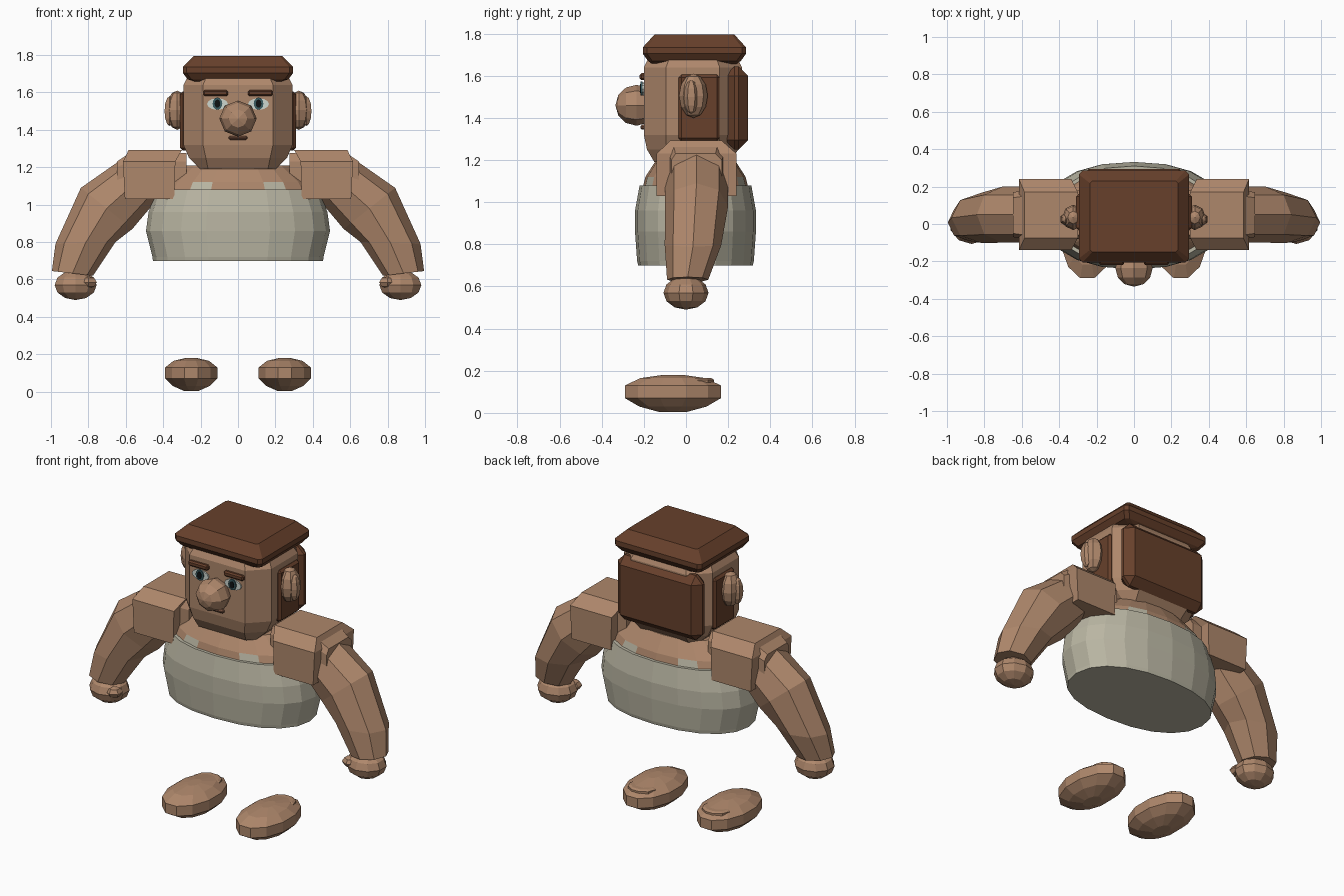
import bpy, bmesh, math
from mathutils import Vector, Matrix

if "Cube" in bpy.data.objects:
    bpy.data.objects.remove(bpy.data.objects["Cube"])


def material(name, rgb):
    m = bpy.data.materials.new(name)
    lin = [((c / 255 + 0.055) / 1.055) ** 2.4 for c in rgb]
    m.diffuse_color = (*lin, 1)
    m.use_nodes = True
    m.node_tree.nodes["Principled BSDF"].inputs["Base Color"].default_value = m.diffuse_color
    return m


SKIN = material("skin", (174, 135, 107))
HAIR = material("brown_hair", (103, 64, 43))
CLOTH = material("cream_cloth", (186, 182, 163))
WHITE = material("eye_white", (205, 215, 208))
IRIS = material("teal_iris", (58, 92, 98))
PUPIL = material("black_pupil", (14, 18, 20))
LIP = material("dark_lip", (128, 88, 68))


def finish(name, bm, *mats):
    bmesh.ops.recalc_face_normals(bm, faces=bm.faces)
    me = bpy.data.meshes.new(name)
    bm.to_mesh(me)
    bm.free()
    for m in mats:
        me.materials.append(m)
    ob = bpy.data.objects.new(name, me)
    bpy.context.collection.objects.link(ob)
    return ob


def loft(rings):
    """Skin a stack of equal-length point rings and cap both ends."""
    bm = bmesh.new()
    vs = [[bm.verts.new(p) for p in r] for r in rings]
    n = len(vs[0])
    for a, b in zip(vs, vs[1:]):
        for i in range(n):
            bm.faces.new((a[i], a[(i + 1) % n], b[(i + 1) % n], b[i]))
    bm.faces.new(vs[0])
    bm.faces.new(vs[-1])
    return bm


def oval(cx, cy, z, rx, ry, n, turn=0.0, power=1.0):
    pts = []
    for i in range(n):
        a = 2 * math.pi * (i + turn) / n
        c, s = math.cos(a), math.sin(a)
        pts.append((cx + rx * math.copysign(abs(c) ** power, c),
                    cy + ry * math.copysign(abs(s) ** power, s), z))
    return pts


def cut_rect(x, y0, y1, z, c):
    """Rectangle with its four corners cut off by c."""
    return [(x, y0 + c, z), (x, y1 - c, z), (x - c, y1, z), (c - x, y1, z),
            (-x, y1 - c, z), (-x, y0 + c, z), (c - x, y0, z), (x - c, y0, z)]


def box(name, lo, hi, mat, bevel=0.0):
    bm = bmesh.new()
    bmesh.ops.create_cube(bm, size=1)
    for v in bm.verts:
        v.co = [(a + b) / 2 + t * (b - a) for a, b, t in zip(lo, hi, v.co)]
    if bevel:
        bmesh.ops.bevel(bm, geom=list(bm.edges), offset=bevel, segments=1, affect='EDGES')
    return finish(name, bm, mat)


def ball(name, c, r, mat, u=8, v=6, rot=None):
    bm = bmesh.new()
    bmesh.ops.create_uvsphere(bm, u_segments=u, v_segments=v, radius=1)
    if rot:
        bmesh.ops.transform(bm, matrix=rot, verts=bm.verts)
    for p in bm.verts:
        p.co = [a + b * t for a, b, t in zip(c, r, p.co)]
    return finish(name, bm, mat)


def plate(name, x, z, y, rx, rz, mat, depth=0.009):
    """Thin oval plate on the face."""
    rings = [[(px, yy, pz) for px, pz, _ in oval(x, z, 0, rx, rz, 12)] for yy in (y, y - depth)]
    return finish(name, loft(rings), mat)


# Clothed torso, with the open hem rimmed in skin
CY = 0.045
bm = loft([oval(0, CY, z, rx, ry, 20, 0, 0.9) for z, rx, ry in
           ((0.70, 0.455, 0.272), (0.72, 0.457, 0.277), (0.86, 0.492, 0.287),
            (0.96, 0.478, 0.287), (1.08, 0.435, 0.265))])
bm.faces.ensure_lookup_table()
hem = min(bm.faces, key=lambda f: f.calc_center_median().z)
for f in bmesh.ops.inset_region(bm, faces=[hem], thickness=0.018)["faces"]:
    f.material_index = 1
finish("shirt", bm, CLOTH, SKIN)

# Upper chest, with small strap pieces at front and back
bm = loft([oval(0, CY, z, rx, ry, 20, 0, 0.9) for z, rx, ry in
           ((1.07, 0.42, 0.25), (1.12, 0.39, 0.238), (1.21, 0.28, 0.18))])
for f in bm.faces:
    c = f.calc_center_median()
    if c.z < 1.11 and 0.16 < abs(c.x) < 0.28 and len(f.verts) == 4:
        f.material_index = 1
finish("chest", bm, SKIN, CLOTH)

# Head with cut corners and a tapered jaw
finish("head", loft([
    cut_rect(0.20, -0.15, 0.20, 1.19, 0.04),
    cut_rect(0.262, -0.185, 0.25, 1.25, 0.09),
    cut_rect(0.292, -0.20, 0.265, 1.32, 0.105),
    cut_rect(0.292, -0.20, 0.265, 1.64, 0.105),
    cut_rect(0.27, -0.18, 0.245, 1.68, 0.10)]), SKIN)

# Hair: flat top slab, back block, side blocks
finish("top_hair", loft([
    cut_rect(0.20, -0.15, 0.23, 1.65, 0.02),
    cut_rect(0.27, -0.18, 0.26, 1.67, 0.02),
    cut_rect(0.295, -0.205, 0.285, 1.705, 0.02),
    cut_rect(0.295, -0.205, 0.285, 1.735, 0.02),
    cut_rect(0.235, -0.15, 0.23, 1.795, 0.012)]), HAIR)
box("back_hair", (-0.285, 0.185, 1.25), (0.285, 0.295, 1.645), HAIR, 0.045)

# Nose and mouth
ball("nose", (0, -0.235, 1.46), (0.10, 0.10, 0.097), SKIN, 8, 6, Matrix.Rotation(math.pi / 2, 4, 'X'))
box("mouth", (-0.05, -0.217, 1.345), (0.05, -0.19, 1.368), LIP, 0.008)

for s, side in ((-1, "left"), (1, "right")):
    def span(a, b):
        return (min(s * a, s * b), max(s * a, s * b))

    # Side hair and ear
    x0, x1 = span(0.26, 0.309)
    box(side + "_side_hair", (x0, -0.035, 1.29), (x1, 0.16, 1.605), HAIR, 0.014)
    ball(side + "_ear", (s * 0.325, 0.035, 1.505), (0.058, 0.068, 0.105), SKIN)
    ball(side + "_ear_lobe", (s * 0.365, 0.025, 1.50), (0.032, 0.035, 0.08), SKIN, 6, 6)

    # Eye and brow
    plate(side + "_eye", s * 0.11, 1.538, -0.199, 0.056, 0.031, WHITE)
    plate(side + "_iris", s * 0.11, 1.540, -0.206, 0.026, 0.033, IRIS)
    plate(side + "_pupil", s * 0.11, 1.540, -0.213, 0.015, 0.022, PUPIL, 0.006)
    x0, x1 = span(0.053, 0.186)
    box(side + "_brow", (x0, -0.22, 1.58), (x1, -0.19, 1.612), HAIR, 0.008)

    # Shoulder block with slanted inner side
    bm = loft([[(s * x, y, z) for x, y in ((xa, ya), (xb, ya), (xb, yb), (xa, yb))]
               for z, xa, xb, ya, yb in ((1.03, 0.34, 0.605, -0.14, 0.24),
                                         (1.23, 0.335, 0.615, -0.14, 0.24),
                                         (1.292, 0.30, 0.585, -0.075, 0.17))])
    finish(side + "_shoulder", bm, SKIN)
    bm = loft([[(s * x, y, z) for y, z in ((-0.08, 1.06), (0.18, 1.06), (0.18, 1.23),
                                           (0.15, 1.275), (-0.06, 1.275), (-0.08, 1.23))]
               for x in (0.275, 0.58)] +
              [[(s * 0.648, y, z) for y, z in ((-0.07, 1.08), (0.17, 1.08), (0.17, 1.20),
                                               (0.14, 1.23), (-0.05, 1.23), (-0.07, 1.20))]])
    finish(side + "_shoulder_core", bm, SKIN)

    # Arm: inner and outer edge of each section, middle y and half depth
    rings = []
    for xi, zi, xo, zo, cy, hy in ((0.43, 1.03, 0.64, 1.23, 0.05, 0.15),
                                   (0.565, 0.87, 0.84, 1.09, 0.05, 0.15),
                                   (0.655, 0.80, 0.976, 0.79, 0.033, 0.134),
                                   (0.775, 0.62, 0.995, 0.645, 0.008, 0.098)):
        mid = Vector((xi + xo, 0, zi + zo)) / 2
        half = Vector((xo - xi, 0, zo - zi)) / 2
        ring = []
        for i in range(8):
            a = math.tau * i / 8
            p = mid + half * math.cos(a)
            ring.append((s * p.x, cy + hy * math.sin(a), p.z))
        rings.append(ring)
    finish(side + "_arm", loft(rings), SKIN)

    # Fist and thumb
    ball(side + "_hand", (s * 0.868, 0.0, 0.57), (0.118, 0.107, 0.08), SKIN, 10, 6)
    ball(side + "_thumb", (s * 0.80, -0.055, 0.585), (0.052, 0.045, 0.032), SKIN, 6, 4)

    # Foot and raised heel disc
    finish(side + "_foot", loft([
        oval(s * 0.25, -0.062, z, 0.144 * k, 0.236 * k, 12, 0.5)
        for z, k in ((0.004, 0.28), (0.03, 0.70), (0.07, 1.0), (0.13, 1.0),
                     (0.165, 0.68), (0.18, 0.22))]), SKIN)
    finish(side + "_heel", loft([oval(s * 0.25, 0.06, z, r, r * 0.9, 10)
                                 for z, r in ((0.12, 0.085), (0.157, 0.085), (0.165, 0.07))]), SKIN)
